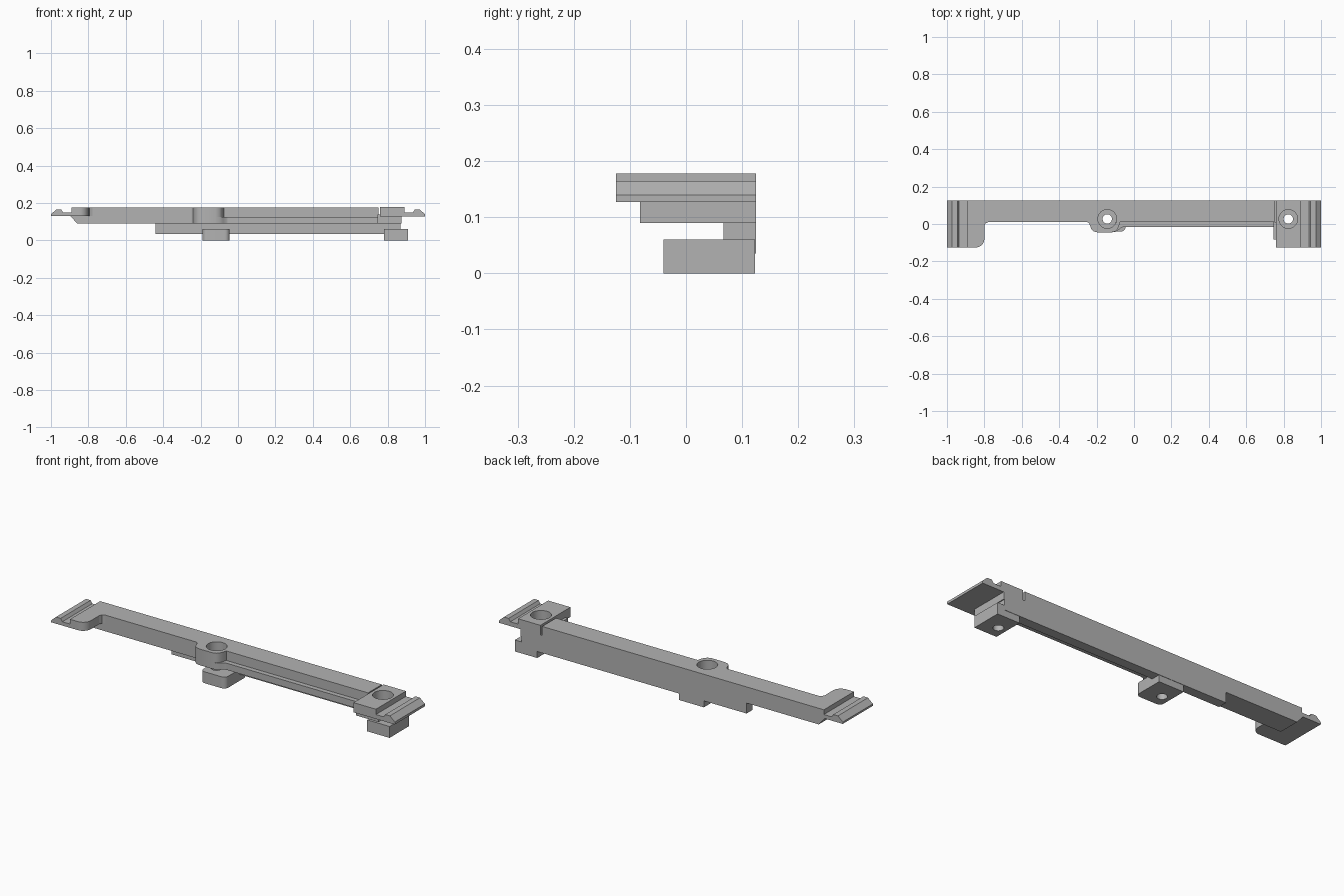
import bpy, bmesh
from mathutils import Vector

cube = bpy.data.objects.get("Cube")
if cube:
    bpy.data.objects.remove(cube, do_unlink=True)

grey = bpy.data.materials.new("plain grey")
grey.use_nodes = True
colour = (0.45, 0.45, 0.45, 1)
grey.diffuse_color = colour
grey.node_tree.nodes["Principled BSDF"].inputs["Base Color"].default_value = colour

BACK, FRONT, BEAM_FRONT = 0.125, -0.125, 0.01
TOP, BOTTOM = 0.175, 0.09


def prism(name, outline, low, high, axis="Z", rounds=()):
    """Extrude an outline along Z or Y; rounds lists (x, y, radius) of upright edges."""
    bm = bmesh.new()
    place = (lambda a, b, h: (a, b, h)) if axis == "Z" else (lambda a, b, h: (a, h, b))
    face = bm.faces.new([bm.verts.new(place(a, b, low)) for a, b in outline])
    moved = bmesh.ops.extrude_face_region(bm, geom=[face])["geom"]
    shift = Vector(place(0, 0, high - low))
    bmesh.ops.translate(bm, vec=shift, verts=[v for v in moved if isinstance(v, bmesh.types.BMVert)])
    for x, y, radius in rounds:
        edges = [e for e in bm.edges
                 if all(abs(v.co.x - x) < 1e-4 and abs(v.co.y - y) < 1e-4 for v in e.verts)]
        bmesh.ops.bevel(bm, geom=edges, offset=radius, segments=8, profile=0.5, affect="EDGES")
    bmesh.ops.recalc_face_normals(bm, faces=bm.faces)
    mesh = bpy.data.meshes.new(name)
    bm.to_mesh(mesh)
    bm.free()
    mesh.materials.append(grey)
    obj = bpy.data.objects.new(name, mesh)
    bpy.context.collection.objects.link(obj)
    return obj


def box(name, x0, x1, y0, y1, z0, z1, rounds=()):
    return prism(name, [(x0, y0), (x1, y0), (x1, y1), (x0, y1)], z0, z1, "Z", rounds)


# Main beam with a slanted underside at its right end
beam = prism("main_beam", [(-0.8, TOP), (-0.8, 0.13), (-0.895, 0.13), (-0.86, BOTTOM),
                           (0.875, BOTTOM), (0.875, 0.127), (0.75, 0.127), (0.75, TOP)],
             BEAM_FRONT, BACK, "Y")
box("front_ledge", -0.1, 0.75, -0.015, BEAM_FRONT, BOTTOM, 0.125)


# End plates: raised pad, groove, then a lip with a sloping tip
def end_plate(name, side, inner, bottom, top, rounds=()):
    shape = [(1, bottom), (1, 0.14), (0.972, 0.165), (0.945, 0.165), (0.935, 0.15),
             (0.89, 0.15), (0.89, top), (inner, top), (inner, bottom)]
    return prism(name, [(side * x, z) for x, z in shape], FRONT, BACK, "Y", rounds)


end_plate("right_end_plate", -1, 0.8, 0.13, TOP, [(-0.8, FRONT, 0.045)])
left_plate = end_plate("left_end_plate", 1, 0.76, 0.127, 0.178)
left_block = box("left_plate_block", 0.745, 0.875, -0.082, BEAM_FRONT, BOTTOM, 0.127)
box("left_plate_step", 0.745, 0.76, -0.082, BEAM_FRONT, 0.127, 0.14)
prism("right_plate_fillet", [(-0.8, 0.01), (-0.8, -0.012), (-0.794, 0.004), (-0.778, 0.01)], 0.13, TOP)

# Rounded boss in the middle of the beam, with a low flare on its left
boss = prism("screw_boss", [(-0.25, 0.01), (-0.24, 0.004), (-0.235, -0.008), (-0.228, -0.028),
                            (-0.214, -0.04), (-0.195, -0.045), (-0.12, -0.045), (-0.1, -0.04),
                            (-0.088, -0.028), (-0.08, -0.01), (-0.075, 0.01)], BOTTOM, TOP)
prism("boss_flare", [(-0.12, -0.045), (-0.1, -0.042), (-0.08, -0.03), (-0.07, -0.02),
                     (-0.055, -0.015), (-0.12, -0.015)], BOTTOM, 0.125)

# Lower rail along the back
box("rail_upper", -0.44, 0.87, 0.067, BACK, 0.06, BOTTOM)
box("rail_lower", -0.44, 0.87, 0.075, BACK, 0.035, 0.06)

# Feet under the two screws
middle_foot = box("middle_foot", -0.19, -0.045, -0.04, 0.123, 0, 0.06,
                  [(-0.19, -0.04, 0.025), (-0.045, -0.04, 0.025)])
left_foot = box("left_foot", 0.78, 0.91, -0.04, 0.123, 0, 0.06)

# Screw holes with wide counterbores
def drill(x, parts):
    for radius, z0, z1 in ((0.025, -0.05, 0.3), (0.05, 0.112, 0.3)):
        bpy.ops.mesh.primitive_cylinder_add(vertices=40, radius=radius, depth=z1 - z0,
                                            location=(x, 0.027, (z0 + z1) / 2))
        cutter = bpy.context.object
        cutter.name = "hole_cutter"
        cutter.hide_render = True
        cutter.data.materials.append(grey)
        for part in parts:
            mod = part.modifiers.new("hole", "BOOLEAN")
            mod.operation, mod.solver, mod.object = "DIFFERENCE", "EXACT", cutter
            bpy.context.view_layer.objects.active = part
            bpy.ops.object.modifier_apply(modifier=mod.name)
        bpy.data.objects.remove(cutter, do_unlink=True)


drill(-0.143, [beam, boss, middle_foot])
drill(0.825, [beam, left_plate, left_block, left_foot])

# Smooth the round walls, keep the edges sharp
bpy.ops.object.select_all(action="DESELECT")
for obj in bpy.context.collection.objects:
    if obj.type == "MESH" and grey.name in obj.data.materials:
        obj.select_set(True)
        bpy.context.view_layer.objects.active = obj
bpy.ops.object.shade_smooth_by_angle(angle=0.6)
